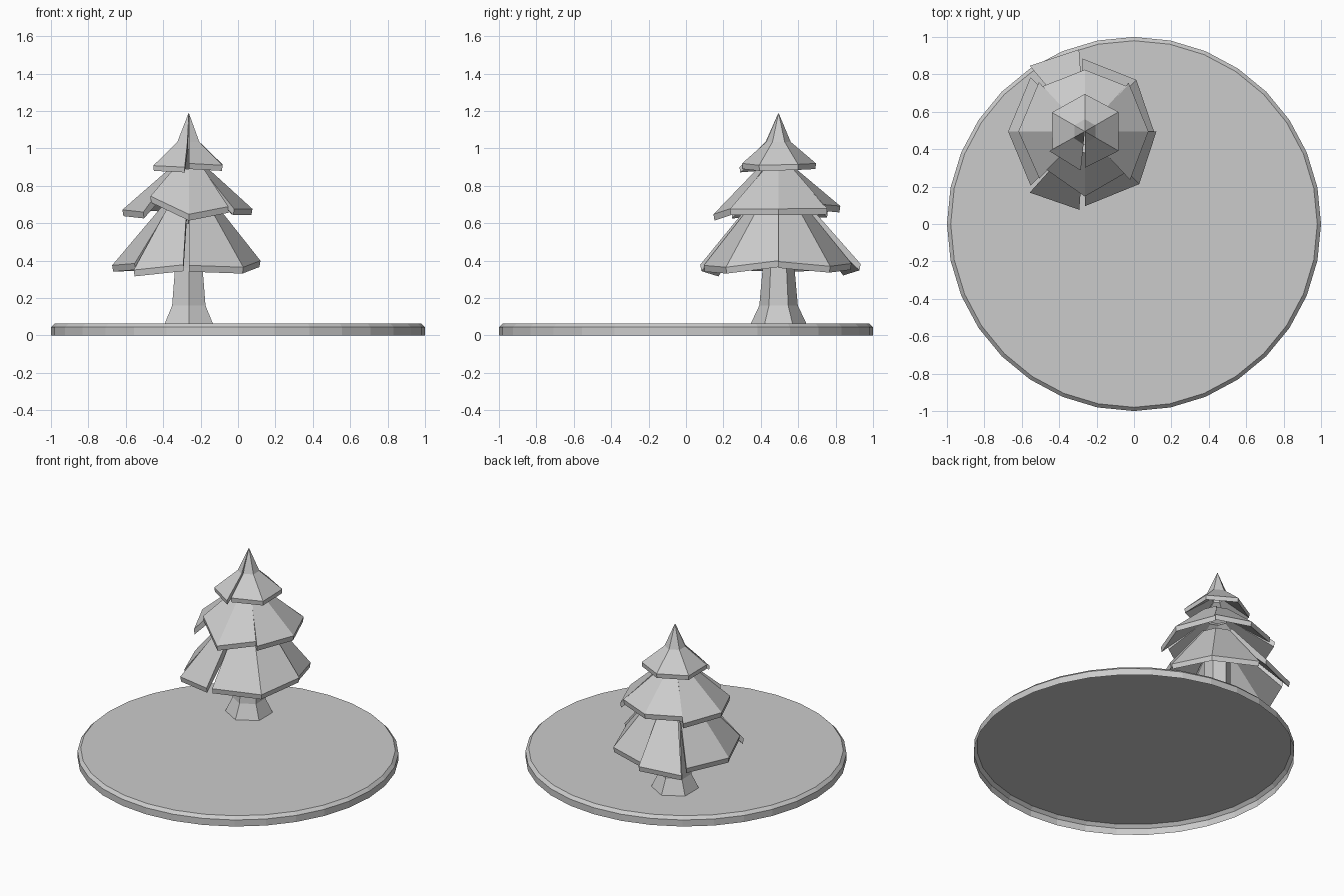
import bpy, bmesh
from math import radians, sin, cos

if "Cube" in bpy.data.objects:
    bpy.data.objects.remove(bpy.data.objects["Cube"])

TX, TY = -0.263, 0.495          # tree axis


def polar(angle, r, z, cx=TX, cy=TY):
    a = radians(angle)
    return (cx + r * cos(a), cy + r * sin(a), z)


def finish(bm, name):
    bmesh.ops.remove_doubles(bm, verts=bm.verts, dist=1e-5)
    bmesh.ops.recalc_face_normals(bm, faces=bm.faces)
    me = bpy.data.meshes.new(name)
    bm.to_mesh(me)
    bm.free()
    ob = bpy.data.objects.new(name, me)
    bpy.context.collection.objects.link(ob)
    return ob


def lathe(name, sides, profile, cx, cy, start=0, cap_top=False):
    """Faceted surface of revolution from (radius, z) pairs."""
    bm = bmesh.new()
    rings = [[bm.verts.new(polar(start + 360 * i / sides, r, z, cx, cy))
              for i in range(sides)] for r, z in profile]
    for a, b in zip(rings, rings[1:]):
        for i in range(sides):
            j = (i + 1) % sides
            bm.faces.new((a[i], a[j], b[j], b[i]))
    if cap_top:
        bm.faces.new(rings[-1])
    ob = finish(bm, name)
    return ob


def flap(name, edge, upper, rim=0.034):
    """Thick branch flap: edge = (angle, radius, z) along the hem,
    upper = (radius, z) steps of the slope from the top down."""
    bm = bmesh.new()
    columns = []
    r_in, z_in = upper[-1]
    for ang, r, z in edge:
        pts = [polar(ang, ur, uz) for ur, uz in upper]
        pts += [polar(ang, r, z), polar(ang, r * 0.985, z - rim),
                polar(ang, r_in * 0.6, z_in - 0.04)]
        columns.append([bm.verts.new(p) for p in pts])
    n = len(columns[0])
    for a, b in zip(columns, columns[1:]):
        for i in range(n):
            j = (i + 1) % n
            bm.faces.new((a[i], a[j], b[j], b[i]))
    bm.faces.new(columns[0])
    bm.faces.new(columns[-1])
    return finish(bm, name)


# round base, open underneath
lathe("base_disc", 32, [(1.0, 0.0), (1.0, 0.045), (0.98, 0.065)], 0, 0, cap_top=True)

# six-sided flared trunk
lathe("trunk", 6, [(0.148, 0.065), (0.103, 0.16), (0.085, 0.36), (0.08, 0.6)],
      TX, TY, start=90)

# lower branches
low_in, low_out = [(0.11, 0.73)], [(0.128, 0.735)]
flap("lower_branch_back", [(94, .44, .382), (130, .458, .355)], low_out)
flap("lower_branch_left", [(135, .41, .38), (180, .41, .375), (225, .41, .385)], low_in)
flap("lower_branch_front_left", [(228, .44, .35), (266, .42, .378)], low_out)
flap("lower_branch_front_right", [(270, .40, .375), (316, .405, .365), (360, .383, .40)],
     [(0.118, 0.735)])
flap("lower_branch_right", [(0, .37, .395), (45, .39, .37), (92, .39, .385)], low_in)

# middle branches
mid_in, mid_out = [(0.10, 0.885)], [(0.115, 0.89)]
flap("middle_branch_front", [(225, .29, .745), (270, .348, .648), (314, .31, .69)], mid_out)
flap("middle_branch_left", [(133, .36, .665), (180, .355, .672), (226, .35, .66)],
     [(0.108, 0.888)])
flap("middle_branch_right", [(313, .355, .677), (360, .34, .677), (408, .35, .68)],
     [(0.108, 0.888)])
flap("middle_branch_back", [(47, .33, .70), (90, .33, .692), (133, .33, .70)], mid_in)

# pointed crown
flap("crown", [(270, .195, .92), (330, .208, .91), (390, .208, .915),
               (450, .20, .92), (510, .203, .915), (570, .20, .915)],
     [(0.0, 1.19), (0.065, 1.035)], rim=0.03)
flap("crown_front_left", [(209, .217, .908), (264, .21, .90)],
     [(0.002, 1.188), (0.07, 1.035)], rim=0.028)
